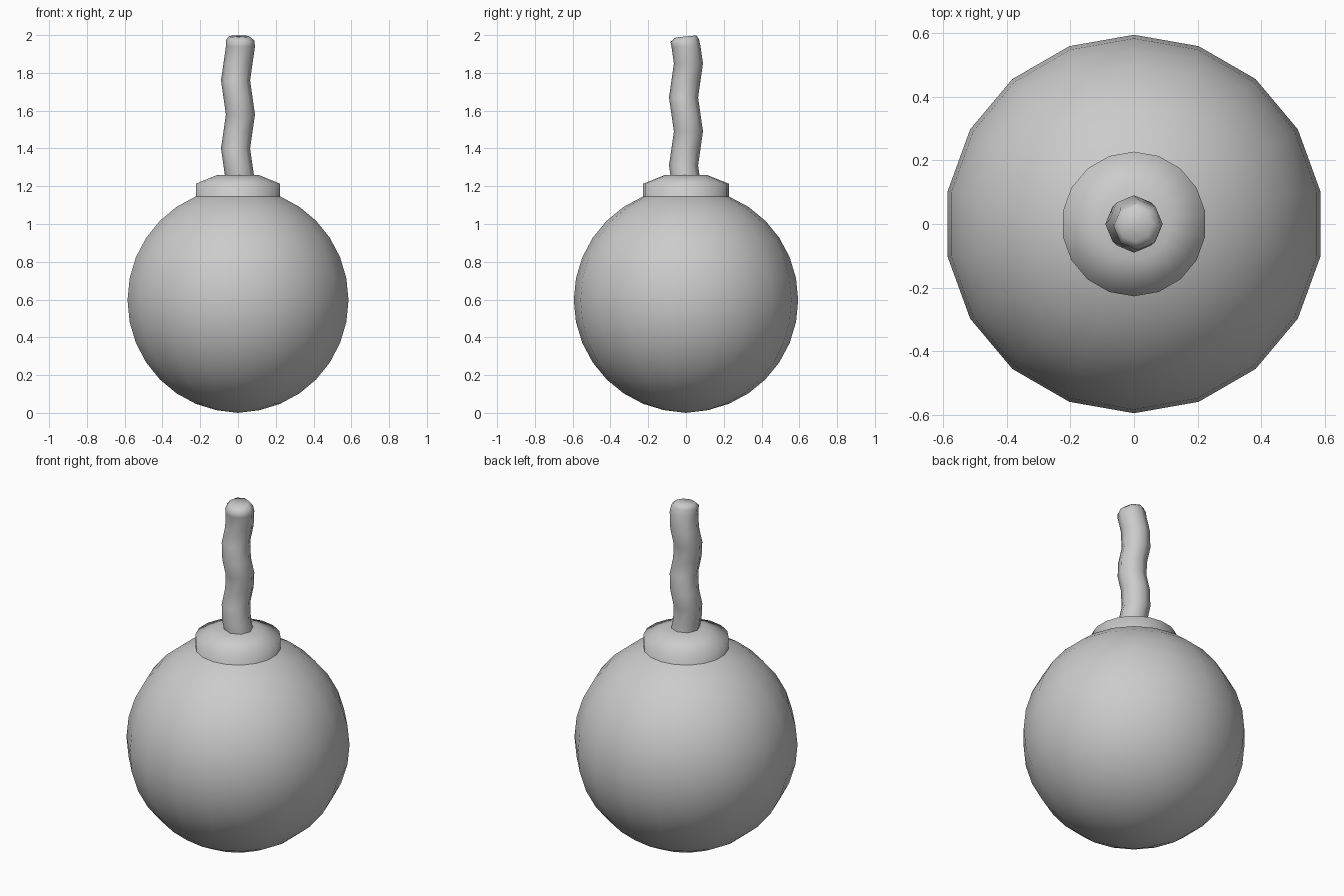
import bpy, bmesh, math
from mathutils import Vector

cube = bpy.data.objects.get("Cube")
if cube:
    bpy.data.objects.remove(cube, do_unlink=True)

# Single grey material
grey = bpy.data.materials.new("plain grey")
grey.use_nodes = True
COLOUR = (0.6, 0.6, 0.6, 1)
grey.diffuse_color = COLOUR
grey.node_tree.nodes["Principled BSDF"].inputs["Base Color"].default_value = COLOUR


def finish(name, bm):
    bmesh.ops.recalc_face_normals(bm, faces=bm.faces[:])
    mesh = bpy.data.meshes.new(name)
    bm.to_mesh(mesh)
    bm.free()
    mesh.materials.append(grey)
    mesh.shade_smooth()
    obj = bpy.data.objects.new(name, mesh)
    bpy.context.collection.objects.link(obj)
    return obj


def ring(bm, centre, radius, sides, tilt=0.0):
    """Circle of vertices starting at +y; tilt raises the back edge."""
    verts = []
    for i in range(sides):
        a = math.tau * i / sides
        off = Vector((-math.sin(a), math.cos(a), tilt * math.cos(a))) * radius
        verts.append(bm.verts.new(Vector(centre) + off))
    return verts


def loft(bm, rings):
    for low, high in zip(rings, rings[1:]):
        n = len(low)
        for i in range(n):
            j = (i + 1) % n
            bm.faces.new((low[i], low[j], high[j], high[i]))


# Round body, with a vertex column on the front and back
SIDES, STACKS, R = 18, 16, 0.594
bm = bmesh.new()
rings = []
for k in range(1, STACKS):
    a = math.pi * k / STACKS
    rings.append(ring(bm, (0, 0, R - R * math.cos(a) + 0.003), R * math.sin(a), SIDES))
loft(bm, rings)
for pole_z, edge in ((0.0, rings[0]), (2 * R, rings[-1])):
    pole = bm.verts.new((0, 0, pole_z))
    for i in range(SIDES):
        bm.faces.new((pole, edge[i], edge[(i + 1) % SIDES]))
finish("round_body", bm)

# Collar with a sloping shoulder
bm = bmesh.new()
profile = [(0.227, 1.06), (0.227, 1.213), (0.11, 1.26)]
rings = [ring(bm, (0, 0, z), r, SIDES) for r, z in profile]
loft(bm, rings)
bm.faces.new(rings[-1])
finish("collar", bm)

# Fuse that winds gently around its axis
PITCH, SWAY = 0.36, 0.013
bm = bmesh.new()


def fuse_centre(z):
    a = math.tau * (z - 1.58) / PITCH
    return (SWAY * math.cos(a), -SWAY * math.sin(a), z)


rings = [ring(bm, fuse_centre(1.22 + 0.09 * k), 0.077, 8) for k in range(9)]
rings.append(ring(bm, fuse_centre(1.972), 0.075, 8, 0.1))
rings.append(ring(bm, (0.005, 0, 1.993), 0.055, 8, 0.1))
loft(bm, rings)
bm.faces.new(rings[-1])
finish("fuse", bm)
